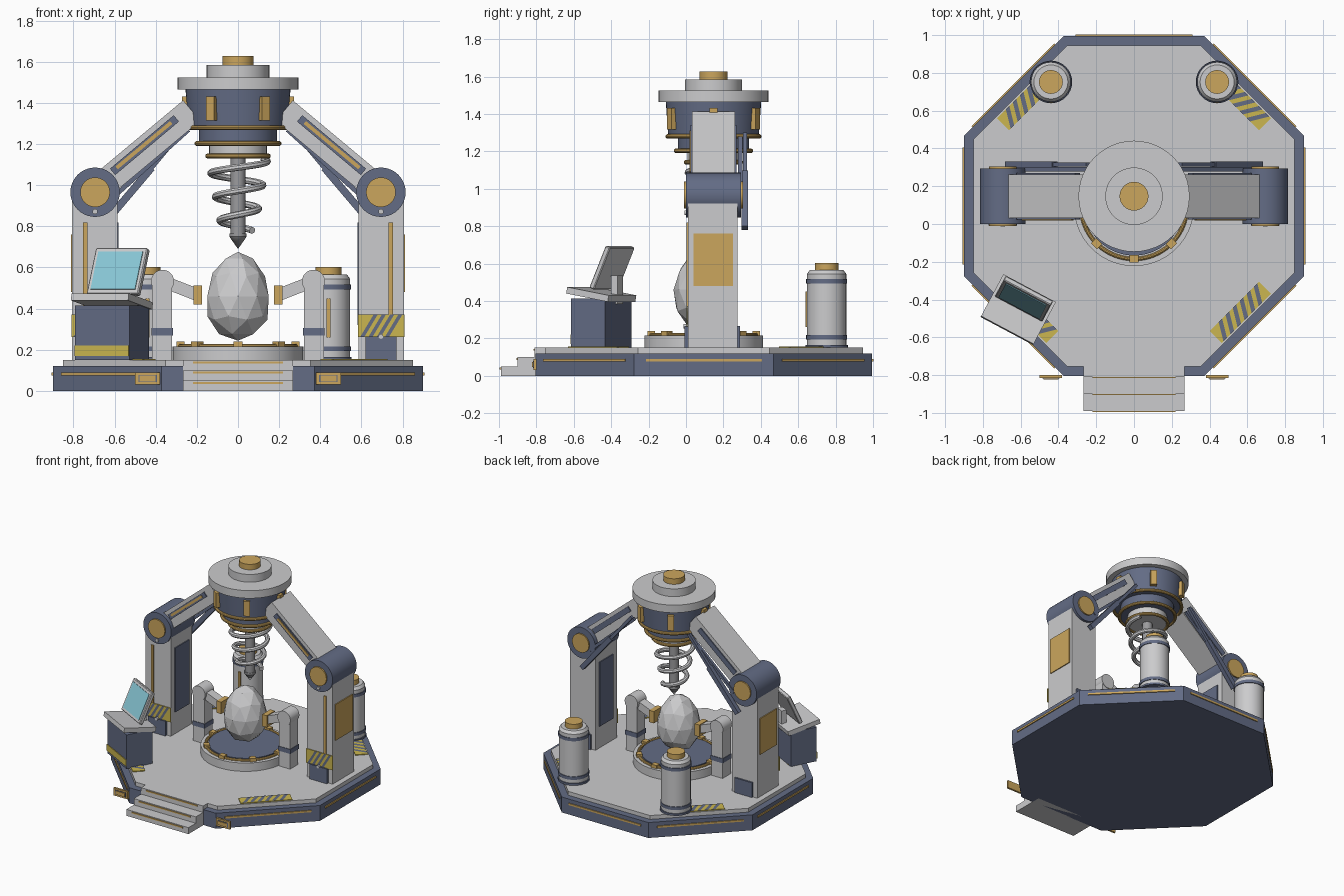
import bpy, bmesh, math
from mathutils import Matrix, Vector

if "Cube" in bpy.data.objects:
    bpy.data.objects.remove(bpy.data.objects["Cube"])

R = math.radians


def material(name, col):
    m = bpy.data.materials.new(name)
    m.diffuse_color = (*col, 1)
    m.use_nodes = True
    m.node_tree.nodes["Principled BSDF"].inputs["Base Color"].default_value = m.diffuse_color
    return m


LIGHT = material("light_grey", (0.60, 0.60, 0.61))
NAVY = material("slate_blue", (0.125, 0.15, 0.235))
GOLD = material("gold", (0.60, 0.38, 0.11))
YELLOW = material("warning_yellow", (0.60, 0.47, 0.08))
STEEL = material("steel_grey", (0.33, 0.33, 0.34))
GLASS = material("screen_blue", (0.25, 0.58, 0.68))


def finish(name, mat, smooth=True):
    o = bpy.context.object
    o.name = name
    o.data.materials.append(mat)
    if smooth:
        bpy.ops.object.shade_smooth_by_angle(angle=R(32))
    return o


def box(name, c, size, mat, base=Matrix(), rot=(0, 0, 0), bevel=0.0):
    bpy.ops.mesh.primitive_cube_add(size=1)
    o = finish(name, mat, False)
    o.data.transform(Matrix.Diagonal((*size, 1)))
    turn = Matrix.Rotation(rot[2], 4, 'Z') @ Matrix.Rotation(rot[1], 4, 'Y') @ Matrix.Rotation(rot[0], 4, 'X')
    o.matrix_world = base @ Matrix.Translation(c) @ turn
    if bevel:
        b = o.modifiers.new("bevel", 'BEVEL')
        b.width, b.segments = bevel, 1
    return o


def span(name, lo, hi, mat, bevel=0.0):
    lo, hi = Vector(lo), Vector(hi)
    size = [abs(v) for v in hi - lo]
    return box(name, (lo + hi) / 2, size, mat, bevel=bevel)


def beam(name, p, q, depth, height, mat):
    p, q = Vector(p), Vector(q)
    turn = (q - p).to_track_quat('X', 'Z').to_matrix().to_4x4()
    return box(name, (0, 0, 0), ((q - p).length, depth, height), mat, Matrix.Translation((p + q) / 2) @ turn)


def drum(name, x, y, z0, z1, r, mat, r2=None, n=48, spin=0):
    bpy.ops.mesh.primitive_cone_add(vertices=n, radius1=r, radius2=r if r2 is None else r2, depth=z1 - z0,
                                    location=(x, y, (z0 + z1) / 2), rotation=(0, 0, spin))
    return finish(name, mat)


def axle(name, x, z, y0, y1, r, mat, n=40):
    bpy.ops.mesh.primitive_cylinder_add(vertices=n, radius=r, depth=y1 - y0,
                                        location=(x, (y0 + y1) / 2, z), rotation=(R(90), 0, 0))
    return finish(name, mat)


def ring(name, y, z, r, t, mat):
    bpy.ops.mesh.primitive_torus_add(major_radius=r, minor_radius=t, major_segments=56, minor_segments=10,
                                     location=(0, y, z))
    return finish(name, mat)


def hazard(name, matrix, w, h, count):
    # yellow plate with slanted dark stripes laid on it
    bm = bmesh.new()
    bmesh.ops.create_cube(bm, size=1, matrix=Matrix.Diagonal((w, h, 0.006, 1)))
    pitch = (w - h * 0.6) / count
    for i in range(count):
        a = -w / 2 + pitch * (i + 0.25)
        pts = [(a, -h / 2), (a + pitch * 0.5, -h / 2), (a + pitch * 0.5 + h * 0.6, h / 2), (a + h * 0.6, h / 2)]
        bm.faces.new([bm.verts.new((*p, 0.005)) for p in pts]).material_index = 1
    me = bpy.data.meshes.new(name)
    bm.to_mesh(me)
    bm.free()
    me.materials.append(YELLOW)
    me.materials.append(NAVY)
    o = bpy.data.objects.new(name, me)
    bpy.context.collection.objects.link(o)
    o.matrix_world = matrix


CY, HY = 0.095, 0.147      # platform centre and gantry centre in y
K = 1 / math.cos(R(22.5))

# Octagonal platform
drum("platform_body", 0, CY, 0, 0.12, 0.90 * K, NAVY, n=8, spin=R(22.5))
drum("platform_deck", 0, CY, 0.12, 0.15, 0.85 * K, LIGHT, n=8, spin=R(22.5))
for k in range(8):
    if k == 6:
        continue
    spoke = Matrix.Translation((0, CY, 0)) @ Matrix.Rotation(R(45 * k), 4, 'Z')
    box("edge_strip", (0.901, 0, 0.083), (0.012, 0.62, 0.014), GOLD, spoke)
for k in (1, 3, 5, 7):
    spoke = Matrix.Translation((0, CY, 0)) @ Matrix.Rotation(R(45 * k), 4, 'Z')
    hazard("deck_hazard", spoke @ Matrix.Translation((0.797, 0, 0.153)) @ Matrix.Rotation(R(90), 4, 'Z'), 0.37, 0.09, 6)

# Front steps with gold nosings
for y0, y1, z in ((-0.81, -0.74, 0.15), (-0.90, -0.80, 0.10), (-0.99, -0.89, 0.05)):
    span("step", (-0.267, y0, 0), (0.267, y1, z), LIGHT)
    span("step_nosing", (-0.22, y0 - 0.006, z - 0.016), (0.22, y0 + 0.01, z - 0.006), GOLD)

for s in (-1, 1):
    # Marker lamps beside the steps
    span("lamp_frame", (s * 0.50, -0.815, 0.03), (s * 0.38, -0.80, 0.09), GOLD)
    span("lamp_recess", (s * 0.485, -0.818, 0.042), (s * 0.395, -0.81, 0.078), NAVY)
    span("lamp_lens", (s * 0.48, -0.823, 0.046), (s * 0.40, -0.81, 0.074), GOLD)

    # Pillars
    span("pillar", (s * 0.587, 0.012, 0.15), (s * 0.806, 0.275, 0.93), LIGHT)
    span("pillar_outer_panel", (s * 0.80, 0.04, 0.48), (s * 0.813, 0.25, 0.76), GOLD)
    span("pillar_inner_panel", (s * 0.58, 0.06, 0.32), (s * 0.59, 0.23, 0.82), NAVY)
    span("pillar_strip", (s * 0.733, 0.004, 0.37), (s * 0.753, 0.02, 0.82), GOLD)
    span("pillar_front_boot", (s * 0.62, -0.008, 0.15), (s * 0.77, 0.02, 0.265), NAVY)
    span("pillar_rear_boot", (s * 0.62, 0.27, 0.15), (s * 0.77, 0.288, 0.265), NAVY)
    hazard("pillar_hazard", Matrix.Translation((s * 0.697, 0.006, 0.317)) @ Matrix.Rotation(R(90), 4, 'X'), 0.226, 0.11, 4)
    axle("boot_bolt", s * 0.695, 0.265, -0.014, 0.01, 0.012, LIGHT, 12)

    # Elbow joints
    axle("elbow", s * 0.695, 0.966, 0.0, 0.295, 0.12, NAVY)
    axle("elbow_cap", s * 0.695, 0.966, -0.01, 0.305, 0.072, GOLD)
    axle("elbow_bolt", s * 0.695, 0.872, -0.008, 0.02, 0.013, LIGHT, 12)

    # Upper arms, inlaid strips and rear pistons
    beam("upper_arm", (s * 0.67, 0, 0.992), (s * 0.225, 0, 1.363), 0.23, 0.13, LIGHT).location.y = HY
    for y in (0.03, 0.264):
        beam("arm_inlay", (s * 0.61, y, 1.065), (s * 0.30, y, 1.325), 0.012, 0.04, NAVY)
    beam("arm_strip", (s * 0.59, 0.024, 1.085), (s * 0.325, 0.024, 1.305), 0.012, 0.018, GOLD)
    beam("piston_barrel", (s * 0.67, 0.315, 0.79), (s * 0.42, 0.315, 1.085), 0.034, 0.036, NAVY)
    beam("piston_rod", (s * 0.42, 0.315, 1.085), (s * 0.245, 0.315, 1.295), 0.022, 0.022, NAVY)
    beam("brace_rod", (s * 0.62, 0.29, 0.93), (s * 0.24, 0.29, 1.27), 0.022, 0.022, NAVY)

    # Gripper posts holding the egg
    span("gripper_post", (s * 0.32, CY - 0.05, 0.15), (s * 0.417, CY + 0.05, 0.53), LIGHT)
    span("gripper_band", (s * 0.316, CY - 0.054, 0.27), (s * 0.421, CY + 0.054, 0.305), NAVY)
    axle("gripper_joint", s * 0.367, 0.533, CY - 0.055, CY + 0.055, 0.056, LIGHT, 28)
    beam("gripper_forearm", (s * 0.367, CY, 0.533), (s * 0.20, CY, 0.468), 0.07, 0.06, LIGHT)
    span("gripper_pad", (s * 0.176, CY - 0.05, 0.42), (s * 0.216, CY + 0.05, 0.512), GOLD)

    # Rear tanks
    tx, ty = s * 0.44, 0.752
    drum("tank_foot", tx, ty, 0.15, 0.165, 0.113, NAVY, n=32)
    drum("tank_body", tx, ty, 0.16, 0.545, 0.105, LIGHT, n=32)
    drum("tank_shoulder", tx, ty, 0.545, 0.565, 0.105, LIGHT, 0.09, n=32)
    for z in (0.205, 0.505):
        drum("tank_band", tx, ty, z - 0.012, z + 0.012, 0.11, NAVY, n=32)
    drum("tank_cap", tx, ty, 0.56, 0.603, 0.063, GOLD, n=24)
    span("tank_gauge", (tx - 0.01, ty - 0.112, 0.26), (tx + 0.01, ty - 0.09, 0.45), GOLD)

# Drill head: stacked discs, collar and gold rings
for name, z0, z1, r, r2, mat in (
        ("head_plate", 1.465, 1.525, 0.294, 0.294, LIGHT), ("head_cover", 1.525, 1.585, 0.152, 0.152, LIGHT),
        ("head_cap", 1.585, 1.628, 0.076, 0.076, GOLD), ("head_drum", 1.28, 1.465, 0.242, 0.255, NAVY),
        ("head_collar", 1.20, 1.28, 0.19, 0.19, NAVY), ("chuck", 1.14, 1.20, 0.14, 0.14, LIGHT)):
    drum(name, 0, HY, z0, z1, r, mat, r2)
for z, r in ((1.28, 0.245), (1.203, 0.20), (1.142, 0.147)):
    ring("head_ring", HY, z, r, 0.012, GOLD)
for k in range(6):
    spoke = Matrix.Translation((0, HY, 0)) @ Matrix.Rotation(R(60 * k), 4, 'Z')
    box("head_lug", (0.258, 0, 1.373), (0.03, 0.045, 0.115), GOLD, spoke)

# Drill shaft, tip and tapering spiral flute
drum("drill_shaft", 0, HY, 0.76, 1.14, 0.036, STEEL, n=24)
drum("drill_tip", 0, HY, 0.69, 0.75, 0.0, STEEL, 0.042, n=24)
drum("drill_tip_collar", 0, HY, 0.75, 0.765, 0.042, STEEL, n=24)
cu = bpy.data.curves.new("drill_flute", 'CURVE')
cu.dimensions, cu.bevel_depth, cu.bevel_resolution, cu.use_fill_caps = '3D', 0.017, 2, True
sp = cu.splines.new('POLY')
N = 110
sp.points.add(N)
for i, p in enumerate(sp.points):
    t = i / N
    a, r = -t * 2 * math.pi * 3 + R(30), 0.145 - 0.065 * t
    p.co = (r * math.cos(a), HY + r * math.sin(a), 1.125 - 0.345 * t, 1)
flute = bpy.data.objects.new("drill_flute", cu)
bpy.context.collection.objects.link(flute)
bpy.ops.object.select_all(action='DESELECT')
flute.select_set(True)
bpy.context.view_layer.objects.active = flute
bpy.ops.object.convert(target='MESH')
finish("drill_flute", LIGHT)

# Pedestal with ring and clips
drum("pedestal", 0, CY, 0.15, 0.215, 0.318, LIGHT, n=56)
drum("pedestal_top", 0, CY, 0.215, 0.226, 0.262, NAVY, n=56)
ring("pedestal_ring", CY, 0.218, 0.28, 0.011, GOLD)
for k in range(8):
    spoke = Matrix.Translation((0, CY, 0)) @ Matrix.Rotation(R(45 * k), 4, 'Z')
    box("pedestal_clip", (0.28, 0, 0.226), (0.04, 0.045, 0.028), GOLD, spoke)

# Faceted egg
bpy.ops.mesh.primitive_ico_sphere_add(subdivisions=2, radius=1, location=(0, 0.09, 0.46))
egg = finish("egg", LIGHT, False)
for v in egg.data.vertices:
    f = 0.157 * (1 - 0.14 * v.co.z)
    v.co = (v.co.x * f, v.co.y * f, v.co.z * 0.216)

# Control console turned toward the egg
desk = Matrix.Translation((-0.613, -0.453, 0)) @ Matrix.Rotation(R(-28), 4, 'Z')
box("console_body", (0, 0, 0.282), (0.30, 0.205, 0.265), NAVY, desk)
box("console_band", (0, -0.104, 0.195), (0.298, 0.008, 0.05), YELLOW, desk)
box("console_desk", (0, 0, 0.435), (0.315, 0.255, 0.035), LIGHT, desk, rot=(R(-10), 0, 0))
box("screen_post", (0, 0.095, 0.46), (0.06, 0.04, 0.15), LIGHT, desk)
tilt = desk @ Matrix.Translation((0, 0.065, 0.578)) @ Matrix.Rotation(R(-24), 4, 'X')
box("screen_frame", (0, 0, 0), (0.285, 0.03, 0.245), LIGHT, tilt, bevel=0.005)
box("screen_glass", (0, -0.015, 0), (0.245, 0.008, 0.2), GLASS, tilt)
